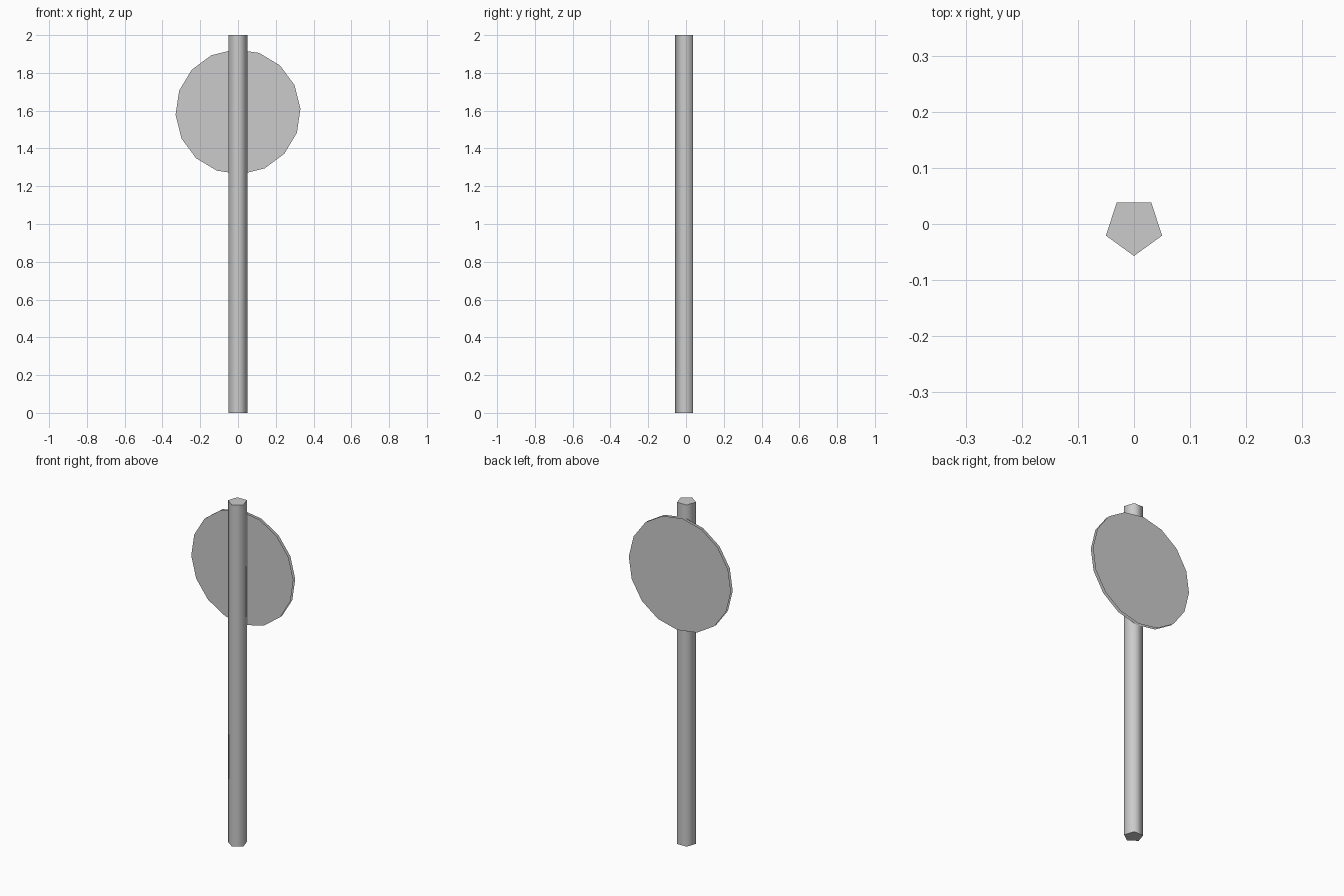
import bpy, math

if "Cube" in bpy.data.objects:
    bpy.data.objects.remove(bpy.data.objects["Cube"])


# five-sided pole, smooth round the sides with sharp caps
def make_pole():
    r, cy, h = 0.0526, -0.0044, 2.0
    ring = [(r * math.cos(a), cy + r * math.sin(a))
            for a in (math.radians(-90 + 72 * i) for i in range(5))]
    verts = [(x, y, z) for z in (0, h) for x, y in ring]
    faces = [(i, (i + 1) % 5, (i + 1) % 5 + 5, i + 5) for i in range(5)]
    faces += [tuple(range(4, -1, -1)), tuple(range(5, 10))]
    return add_object("pole", verts, faces)


# flat sixteen-sided sign plate
def make_plate(name, y, facing_front):
    r, cz, n = 0.331, 1.594, 16
    verts = []
    for i in range(n):
        a = math.radians(2.8) + math.tau * i / n
        verts.append((r * math.cos(a), y, cz + r * math.sin(a)))
    order = range(n) if facing_front else range(n - 1, -1, -1)
    return add_object(name, verts, [tuple(order)])


def add_object(name, verts, faces):
    mesh = bpy.data.meshes.new(name)
    mesh.from_pydata(verts, [], faces)
    obj = bpy.data.objects.new(name, mesh)
    bpy.context.collection.objects.link(obj)
    return obj


pole = make_pole()
bpy.context.view_layer.objects.active = pole
pole.select_set(True)
bpy.ops.object.shade_smooth_by_angle(angle=math.radians(80))

# the sign is two rimless plates, one facing each way
make_plate("sign_front", 0.040, True)
make_plate("sign_back", 0.057, False)
